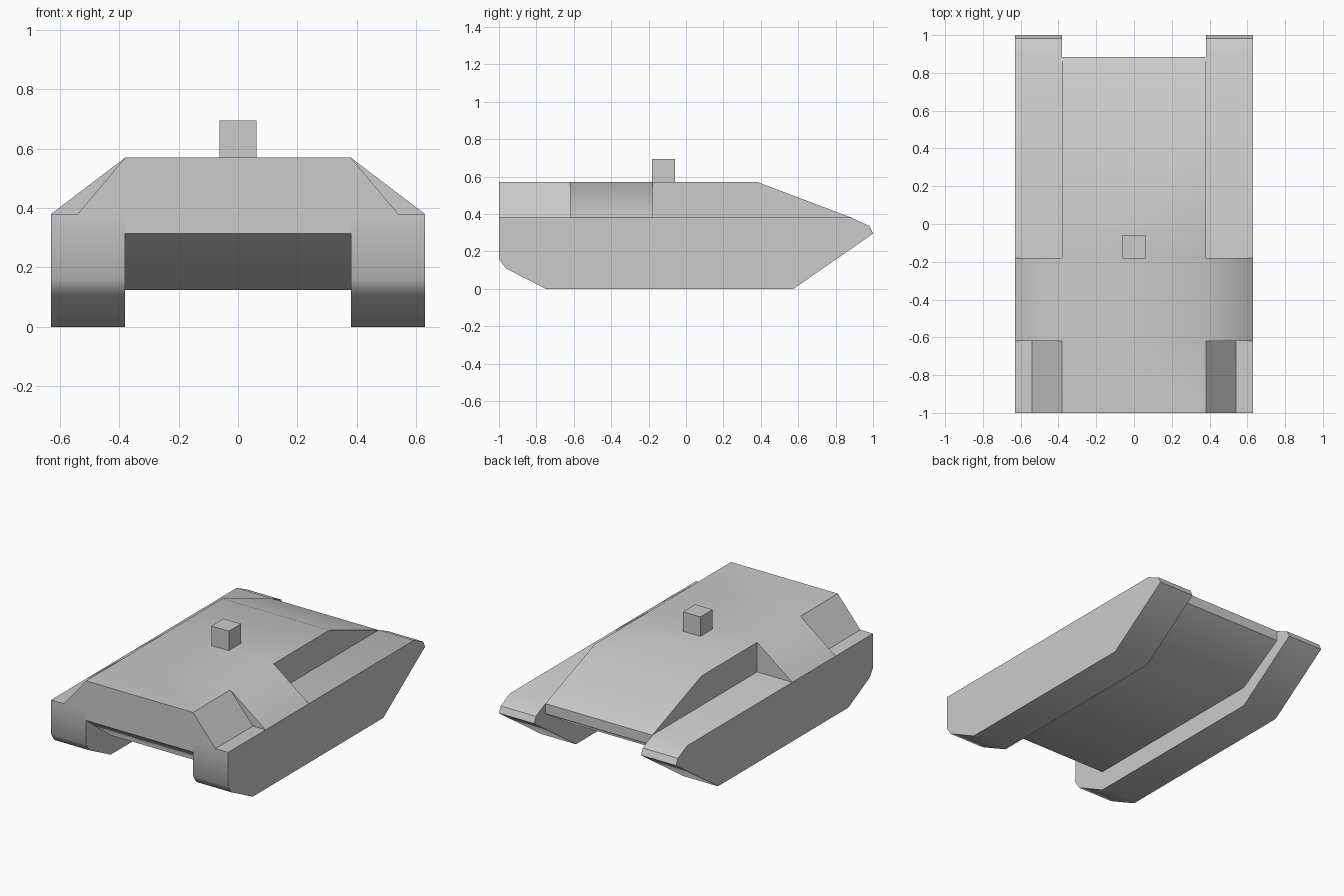
import bpy, bmesh, math

if "Cube" in bpy.data.objects:
    bpy.data.objects.remove(bpy.data.objects["Cube"])


def extrude(name, pts, axis, lo, hi):
    """Extrude a closed profile: axis 'X' uses (y, z) points, axis 'Y' uses (x, z)."""
    def place(p, t):
        return (t, p[0], p[1]) if axis == 'X' else (p[0], t, p[1])
    bm = bmesh.new()
    a = [bm.verts.new(place(p, lo)) for p in pts]
    b = [bm.verts.new(place(p, hi)) for p in pts]
    bm.faces.new(a)
    bm.faces.new(b[::-1])
    n = len(pts)
    for i in range(n):
        j = (i + 1) % n
        bm.faces.new((a[i], b[i], b[j], a[j]))
    bmesh.ops.recalc_face_normals(bm, faces=bm.faces[:])
    me = bpy.data.meshes.new(name)
    bm.to_mesh(me)
    bm.free()
    ob = bpy.data.objects.new(name, me)
    bpy.context.collection.objects.link(ob)
    return ob


def activate(ob):
    bpy.ops.object.select_all(action='DESELECT')
    ob.select_set(True)
    bpy.context.view_layer.objects.active = ob


def cut(ob, cutter):
    cutter.hide_render = True
    mod = ob.modifiers.new("cut", 'BOOLEAN')
    mod.operation = 'DIFFERENCE'
    mod.solver = 'EXACT'
    mod.object = cutter
    activate(ob)
    bpy.ops.object.modifier_apply(modifier=mod.name)
    bpy.data.objects.remove(cutter)


def smooth(ob):
    activate(ob)
    bpy.ops.object.shade_smooth_by_angle(angle=math.radians(39))


# Track pods on both sides
pod = [(-1, 0.38), (-1, 0.16), (-0.965, 0.11), (-0.75, 0), (0.575, 0),
       (1, 0.295), (0.982, 0.335), (0.885, 0.38)]
for side, s in (("right", 1), ("left", -1)):
    smooth(extrude(side + "_track_pod", pod, 'X', min(s * 0.38, s * 0.63), max(s * 0.38, s * 0.63)))

# Belly between the pods, sloping up at both ends
extrude("belly", [(-1, 0.38), (-1, 0.315), (-0.75, 0.125), (0.575, 0.125),
                  (0.885, 0.315), (0.885, 0.38)], 'X', -0.38, 0.38)
smooth(bpy.data.objects["belly"])

# Upper hull with sloped shoulders
hull = extrude("upper_hull", [(-0.63, 0.38), (0.63, 0.38), (0.38, 0.57), (-0.38, 0.57)],
               'Y', -1, 0.885)
# Sloping rear deck
cut(hull, extrude("deck_cutter", [(0.385, 0.57), (0.885, 0.38), (1.2, 0.26), (1.2, 0.8), (0.385, 0.8)],
                  'X', -1, 1))
for s in (1, -1):
    # Rear pockets above the pods
    cut(hull, extrude("pocket_cutter", [(s * 0.38, 0.3), (s * 0.9, 0.3), (s * 0.9, 0.8), (s * 0.38, 0.8)],
                      'Y', -0.18, 1.2))
    # Steeper front shoulders
    cut(hull, extrude("shoulder_cutter", [(s * 0.38, 0.57), (s * 0.6242, 0.28), (s * 0.9, 0.28),
                                          (s * 0.9, 0.8), (s * 0.38, 0.8)], 'Y', -1.2, -0.62))
smooth(hull)

# Small block on the roof
extrude("roof_block", [(-0.062, 0.57), (0.062, 0.57), (0.062, 0.695), (-0.062, 0.695)],
        'Y', -0.182, -0.058)
